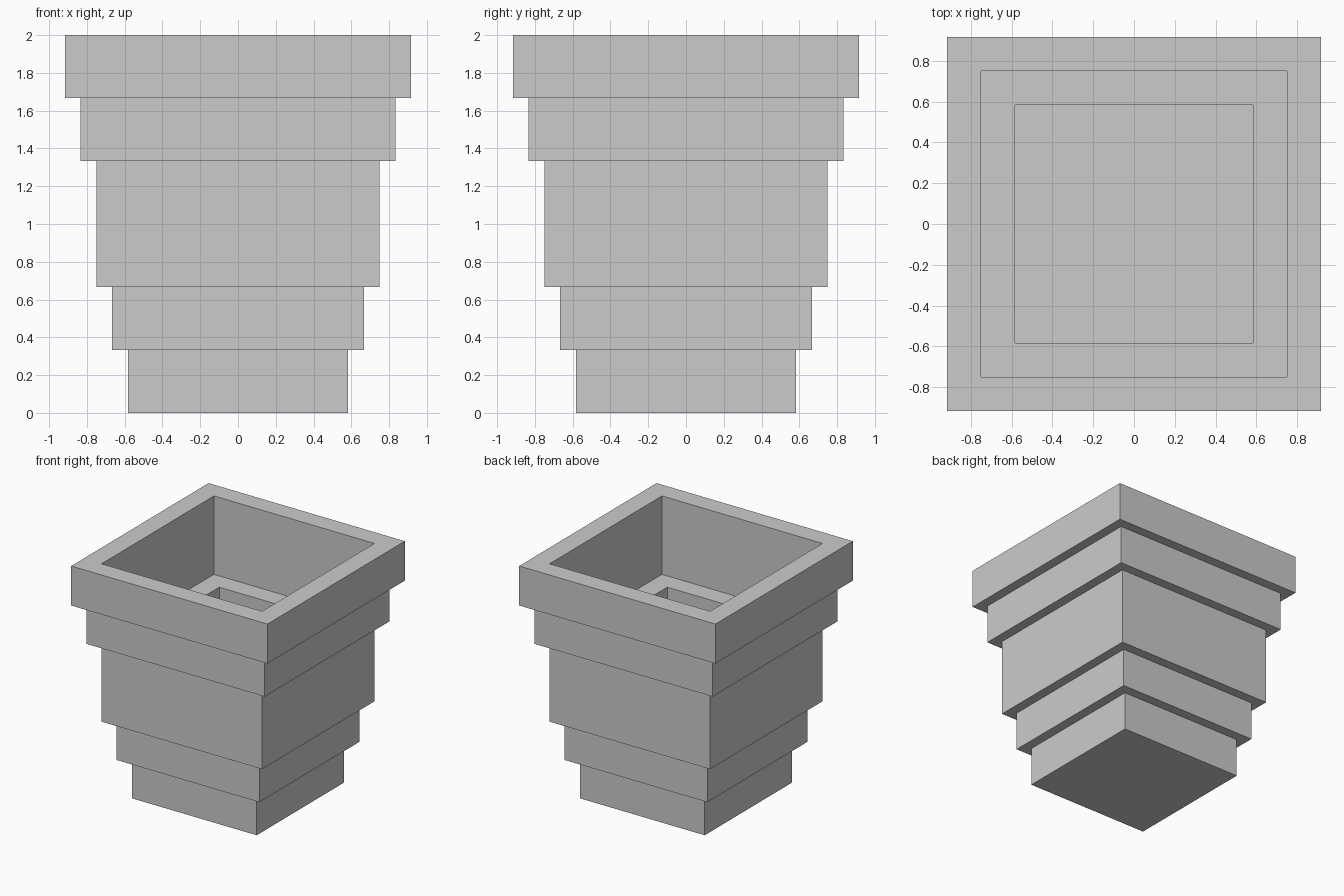
import bpy, bmesh

if "Cube" in bpy.data.objects:
    bpy.data.objects.remove(bpy.data.objects["Cube"])

U = 1 / 12  # the whole vessel sits on a 24-step module

stone = bpy.data.materials.new("light_grey")
stone.diffuse_color = (0.6, 0.6, 0.6, 1)
stone.use_nodes = True
stone.node_tree.nodes["Principled BSDF"].inputs["Base Color"].default_value = stone.diffuse_color

# Stepped outside, rim, inner ledge and floor as (half width, height)
PROFILE = [
    (7, 0), (7, 4), (8, 4), (8, 8), (9, 8), (9, 16),
    (10, 16), (10, 20), (11, 20), (11, 24),
    (9, 24), (9, 16.05), (7, 16.05), (7, 4.05),
]


def square_ring(bm, half, z):
    return [bm.verts.new((sx * half * U, sy * half * U, z * U))
            for sx, sy in ((-1, -1), (1, -1), (1, 1), (-1, 1))]


# Bridge square rings along the profile, then close base and floor
bm = bmesh.new()
rings = [square_ring(bm, h, z) for h, z in PROFILE]
for a, b in zip(rings, rings[1:]):
    for i in range(4):
        j = (i + 1) % 4
        bm.faces.new((a[i], a[j], b[j], b[i]))
bm.faces.new(rings[0][::-1])
bm.faces.new(rings[-1])
bmesh.ops.recalc_face_normals(bm, faces=bm.faces)

mesh = bpy.data.meshes.new("stepped_planter")
bm.to_mesh(mesh)
bm.free()
mesh.materials.append(stone)
planter = bpy.data.objects.new("stepped_planter", mesh)
bpy.context.collection.objects.link(planter)
